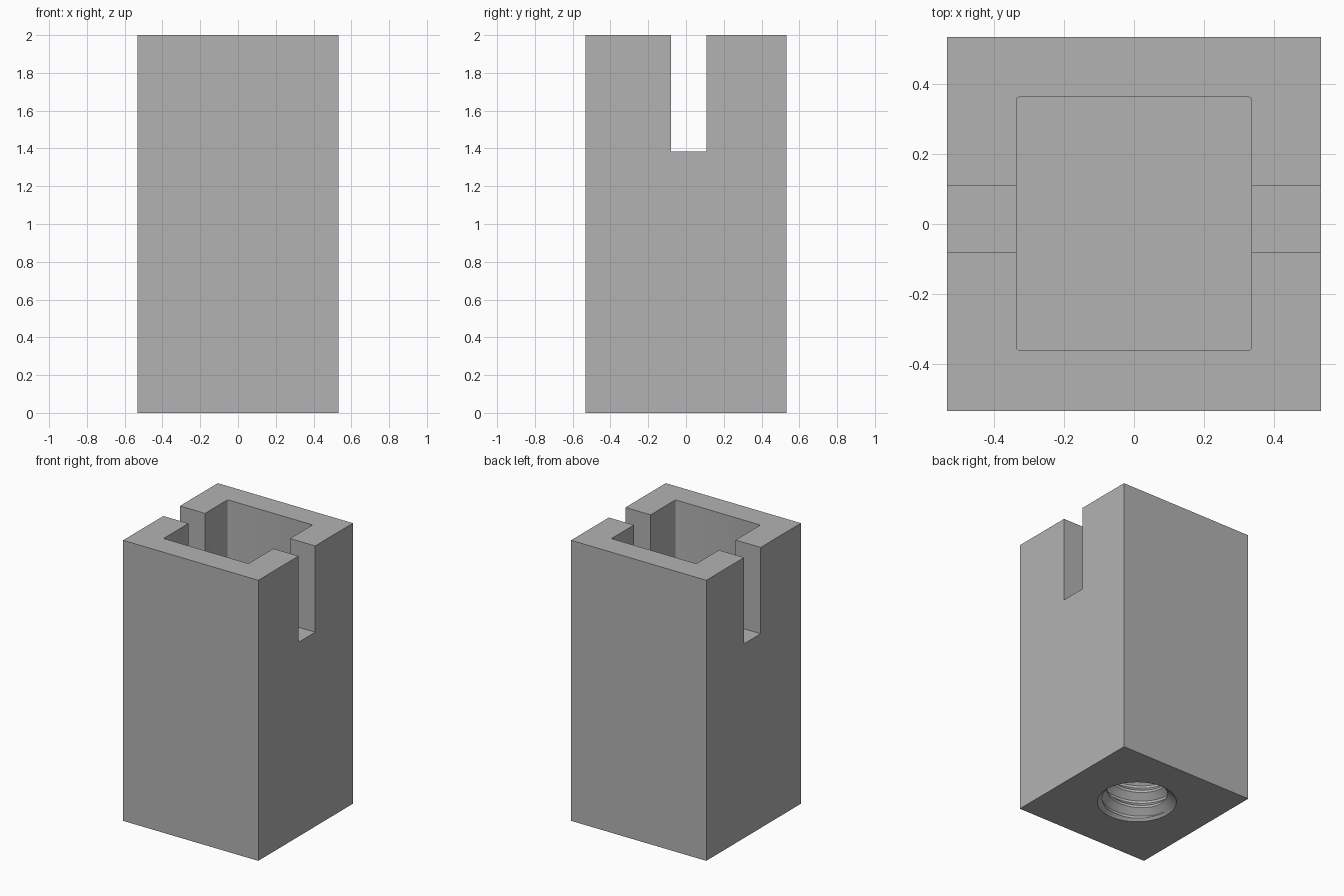
import bpy, bmesh, math
from mathutils import Vector

cube = bpy.data.objects.get("Cube")
if cube:
    bpy.data.objects.remove(cube, do_unlink=True)

HALF = 0.533          # half width of the square post
HEIGHT = 2.0
POCKET_FLOOR = 0.85
SLOT_FLOOR = 1.385
HOLE_Y = 0.03         # threaded hole sits slightly off centre
HOLE_DEPTH = 0.6

grey = bpy.data.materials.new("light_grey")
grey.use_nodes = True
grey.diffuse_color = (0.45, 0.45, 0.45, 1)
grey.node_tree.nodes["Principled BSDF"].inputs["Base Color"].default_value = (0.45, 0.45, 0.45, 1)


def add_object(name, bm):
    bmesh.ops.recalc_face_normals(bm, faces=bm.faces)
    mesh = bpy.data.meshes.new(name)
    bm.to_mesh(mesh)
    bm.free()
    mesh.materials.append(grey)
    obj = bpy.data.objects.new(name, mesh)
    bpy.context.collection.objects.link(obj)
    return obj


def box(name, low, high, corner=0):
    bm = bmesh.new()
    bmesh.ops.create_cube(bm, size=1)
    low, high = Vector(low), Vector(high)
    for v in bm.verts:
        v.co = (low + high) / 2 + v.co * (high - low)
    if corner:
        upright = [e for e in bm.edges if abs(e.verts[0].co.z - e.verts[1].co.z) > 0.1]
        bmesh.ops.bevel(bm, geom=upright, offset=corner, segments=3, profile=0.5, affect='EDGES')
    return add_object(name, bm)


def thread(name, minor, major, pitch, steps=48):
    # Helical profile, one column per angle; the seam joins one turn higher
    profile = [(0, minor), (0.15, minor), (0.5, major), (0.65, major)]
    count = len(profile)
    turns = int(HOLE_DEPTH / pitch) + 5
    bm = bmesh.new()
    columns = []
    for s in range(steps):
        a = math.tau * s / steps
        column = []
        for t in range(turns):
            for f, r in profile:
                z = pitch * (t - 3 + f + s / steps)
                column.append(bm.verts.new((r * math.cos(a), HOLE_Y + r * math.sin(a), z)))
        columns.append(column)
    for s in range(steps):
        shift = count if s == steps - 1 else 0
        here, there = columns[s], columns[(s + 1) % steps]
        for i in range(len(here) - 1 - shift):
            bm.faces.new((here[i], there[i + shift], there[i + 1 + shift], here[i + 1]))
    # Trim square at both ends and cap
    for z, direction in ((-0.05, -1), (HOLE_DEPTH, 1)):
        bmesh.ops.bisect_plane(bm, geom=bm.verts[:] + bm.edges[:] + bm.faces[:], dist=1e-6,
                               plane_co=(0, 0, z), plane_no=(0, 0, direction), clear_outer=True)
    bmesh.ops.holes_fill(bm, edges=[e for e in bm.edges if e.is_boundary], sides=0)
    return add_object(name, bm)


def cone(name, r_low, r_high, z_low, z_high):
    bm = bmesh.new()
    bmesh.ops.create_cone(bm, cap_ends=True, segments=64, radius1=r_low, radius2=r_high,
                          depth=z_high - z_low)
    bmesh.ops.translate(bm, verts=bm.verts, vec=(0, HOLE_Y, (z_low + z_high) / 2))
    return add_object(name, bm)


# Square post
post = box("post", (-HALF, -HALF, 0), (HALF, HALF, HEIGHT))

# Pocket, cross slot, threaded hole and its countersink
cutters = [
    box("pocket_cutter", (-0.335, -0.36, POCKET_FLOOR), (0.335, 0.362, HEIGHT + 0.1), corner=0.008),
    box("slot_cutter", (-0.7, -0.08, SLOT_FLOOR), (0.7, 0.108, HEIGHT + 0.2)),
    thread("thread_cutter", 0.2, 0.243, 0.115),
    cone("countersink_cutter", 0.28, 0.19, -0.02, 0.07),
]

bpy.ops.object.select_all(action='DESELECT')
bpy.context.view_layer.objects.active = post
post.select_set(True)
for cutter in cutters:
    cut = post.modifiers.new(cutter.name, 'BOOLEAN')
    cut.operation = 'DIFFERENCE'
    cut.solver = 'EXACT'
    cut.object = cutter
    bpy.ops.object.modifier_apply(modifier=cut.name)
    bpy.data.objects.remove(cutter, do_unlink=True)

bpy.ops.object.shade_smooth_by_angle(angle=math.radians(25))
